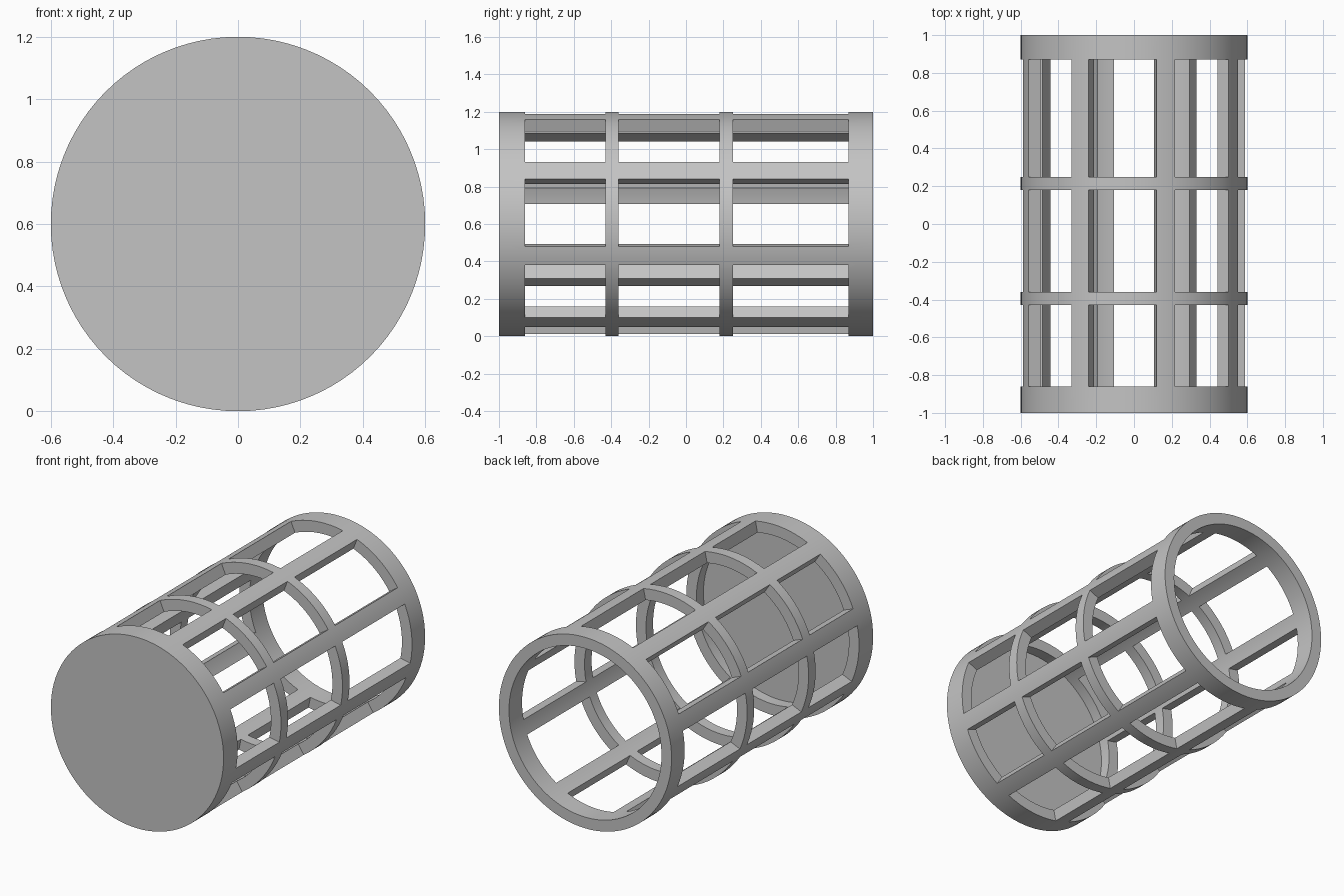
import bpy, bmesh
from math import radians, sin, cos

if "Cube" in bpy.data.objects:
    bpy.data.objects.remove(bpy.data.objects["Cube"], do_unlink=True)

# Material
grey = bpy.data.materials.new("plain_grey")
grey.use_nodes = True
colour = (0.55, 0.55, 0.55, 1)
grey.diffuse_color = colour
grey.node_tree.nodes["Principled BSDF"].inputs["Base Color"].default_value = colour

OUTER, INNER, AXIS_Z = 0.6, 0.53, 0.6
BARS, BAR_WIDTH, BAR_CENTRE = 8, 9.8, 28.6
BAR_STEPS, GAP_STEPS = 3, 9
# Stations along the barrel; bands between them alternate between hoop and window row
STATIONS = [-1, -0.93, -0.86, -0.43, -0.36, 0.18, 0.25, 0.87, 1]
WINDOW_BANDS = {2, 4, 6}

# Angles around the barrel, and whether each step belongs to a bar
pitch = 360 / BARS
angles, is_bar = [], []
for b in range(BARS):
    start = BAR_CENTRE + b * pitch - BAR_WIDTH / 2
    for k in range(BAR_STEPS):
        angles.append(start + BAR_WIDTH * k / BAR_STEPS)
        is_bar.append(True)
    for k in range(GAP_STEPS):
        angles.append(start + BAR_WIDTH + (pitch - BAR_WIDTH) * k / GAP_STEPS)
        is_bar.append(False)
n = len(angles)

bm = bmesh.new()


def shell(radius):
    """Rows of vertices, one circle per station."""
    return [[bm.verts.new((radius * cos(radians(a)), y, AXIS_Z + radius * sin(radians(a))))
             for a in angles] for y in STATIONS]


def solid(band, step):
    return 0 <= band < len(STATIONS) - 1 and (band not in WINDOW_BANDS or is_bar[step % n])


outer, inner = shell(OUTER), shell(INNER)

# Barrel wall with window openings
for i in range(len(STATIONS) - 1):
    for j in range(n):
        if not solid(i, j):
            continue
        k = (j + 1) % n
        for rows in (outer, inner):
            if rows is outer or i > 0:
                bm.faces.new((rows[i][j], rows[i][k], rows[i + 1][k], rows[i + 1][j]))
        # Radial sides of bars, hoop edges and the open rear rim
        for step, column in ((j - 1, j), (j + 1, k)):
            if not solid(i, step):
                bm.faces.new((outer[i][column], outer[i + 1][column],
                              inner[i + 1][column], inner[i][column]))
        for band, row in ((i - 1, i), (i + 1, i + 1)):
            if row > 0 and not solid(band, j):
                bm.faces.new((outer[row][j], outer[row][k], inner[row][k], inner[row][j]))

# Closed front end, outside and inside faces
bm.faces.new(outer[0])
bm.faces.new(inner[1])

bmesh.ops.delete(bm, geom=[v for v in bm.verts if not v.link_faces], context='VERTS')
bmesh.ops.recalc_face_normals(bm, faces=bm.faces)

mesh = bpy.data.meshes.new("barrel_cage")
bm.to_mesh(mesh)
bm.free()
mesh.materials.append(grey)
cage = bpy.data.objects.new("barrel_cage", mesh)
bpy.context.collection.objects.link(cage)

bpy.ops.object.select_all(action='DESELECT')
cage.select_set(True)
bpy.context.view_layer.objects.active = cage
bpy.ops.object.shade_smooth_by_angle(angle=radians(30))
